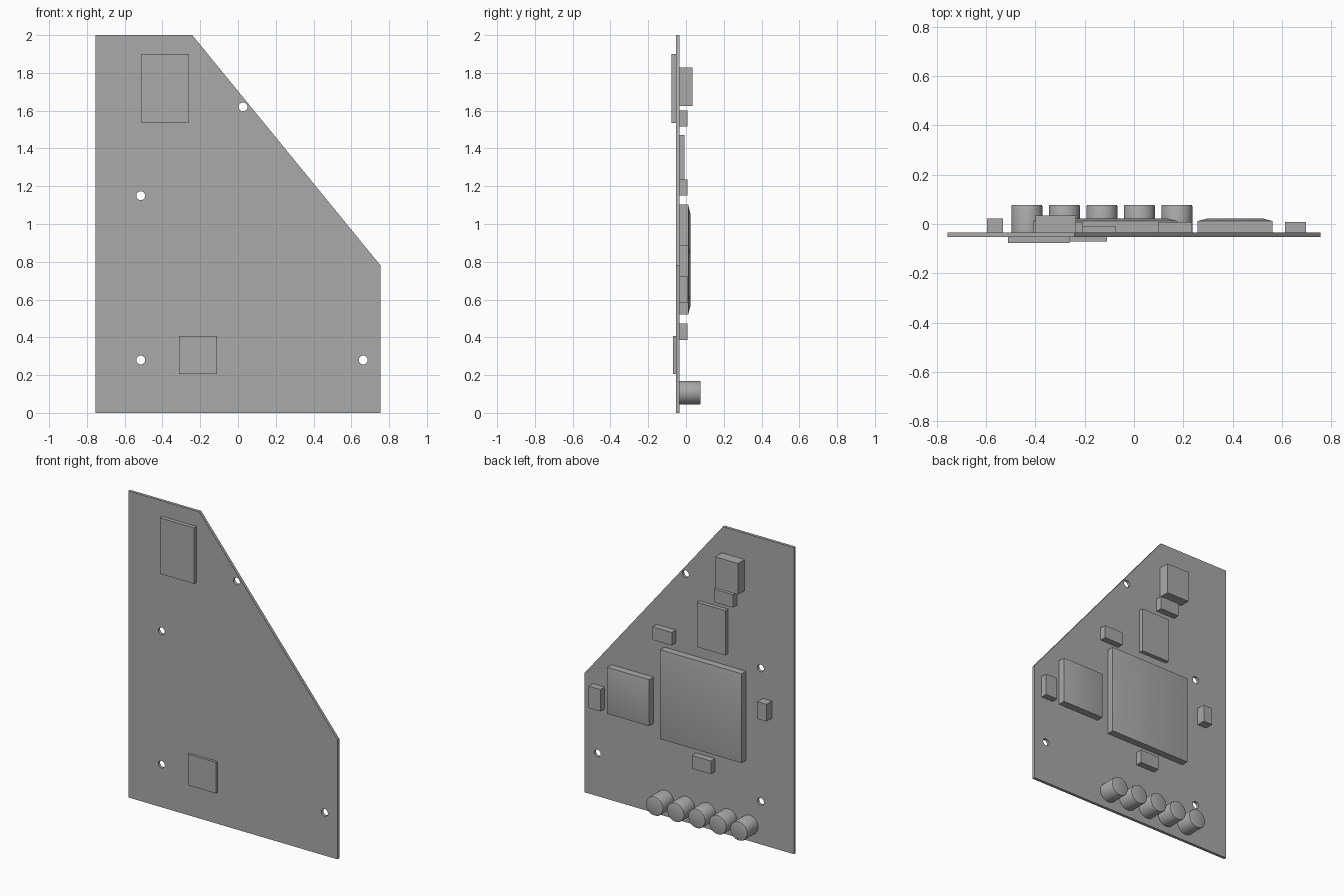
import bpy
import bmesh
from math import pi
from mathutils import Matrix

if "Cube" in bpy.data.objects:
    bpy.data.objects.remove(bpy.data.objects["Cube"], do_unlink=True)

grey = bpy.data.materials.new("plain_grey")
grey.use_nodes = True
colour = (0.4, 0.4, 0.4, 1)
grey.diffuse_color = colour
grey.node_tree.nodes["Principled BSDF"].inputs["Base Color"].default_value = colour

FRONT, BACK = -0.053, -0.034  # the two faces of the board


def finish(name, bm):
    bmesh.ops.recalc_face_normals(bm, faces=bm.faces)
    mesh = bpy.data.meshes.new(name)
    bm.to_mesh(mesh)
    bm.free()
    mesh.materials.append(grey)
    ob = bpy.data.objects.new(name, mesh)
    bpy.context.collection.objects.link(ob)
    return ob


def activate(ob):
    bpy.ops.object.select_all(action='DESELECT')
    ob.select_set(True)
    bpy.context.view_layer.objects.active = ob


def prism(name, outline, y0, y1):
    """Extrude an outline in x and z from y0 to y1."""
    bm = bmesh.new()
    face = bm.faces.new([bm.verts.new((x, y0, z)) for x, z in outline])
    new = bmesh.ops.extrude_face_region(bm, geom=[face])["geom"]
    verts = [v for v in new if isinstance(v, bmesh.types.BMVert)]
    bmesh.ops.translate(bm, verts=verts, vec=(0, y1 - y0, 0))
    return finish(name, bm)


def box(name, x0, x1, z0, z1, y0, y1):
    return prism(name, [(x0, z0), (x1, z0), (x1, z1), (x0, z1)], y0, y1)


def cylinder(name, x, z, radius, y0, y1, bevel=0):
    bm = bmesh.new()
    place = Matrix.Translation((x, (y0 + y1) / 2, z)) @ Matrix.Rotation(pi / 2, 4, 'X')
    bmesh.ops.create_cone(bm, cap_ends=True, segments=32, radius1=radius,
                          radius2=radius, depth=y1 - y0, matrix=place)
    if bevel:
        rim = [e for e in bm.edges if all(v.co.y > y1 - 0.001 for v in e.verts)]
        bmesh.ops.bevel(bm, geom=rim, offset=bevel, segments=2, affect='EDGES', profile=0.5)
    return finish(name, bm)


def lidded_chip(name, x0, x1, z0, z1, inset):
    """Square chip whose back face rises to a shallow raised middle."""
    ob = box(name, x0, x1, z0, z1, BACK, 0.012)
    bm = bmesh.new()
    bm.from_mesh(ob.data)
    top = max(bm.faces, key=lambda f: f.calc_center_median().y)
    bmesh.ops.inset_region(bm, faces=[top], thickness=inset)
    bmesh.ops.translate(bm, verts=top.verts, vec=(0, 0.011, 0))
    bm.to_mesh(ob.data)
    bm.free()
    activate(ob)
    bpy.ops.object.shade_smooth_by_angle(angle=pi / 6)


# Board with a slanted edge and four mounting holes
board = prism("board", [(-0.755, 0), (0.755, 0), (0.755, 0.78), (-0.242, 2), (-0.755, 2)],
              FRONT, BACK)
for x, z in [(0.027, 1.62), (-0.515, 1.15), (-0.515, 0.28), (0.663, 0.28)]:
    cutter = cylinder("hole_cutter", x, z, 0.0235, -0.2, 0.1)
    cutter.hide_render = True
    activate(board)
    mod = board.modifiers.new("hole", 'BOOLEAN')
    mod.operation = 'DIFFERENCE'
    mod.solver = 'EXACT'
    mod.object = cutter
    bpy.ops.object.modifier_apply(modifier=mod.name)
    bpy.data.objects.remove(cutter, do_unlink=True)

# Large chips on the back
lidded_chip("main_chip", -0.41, 0.178, 0.52, 1.102, 0.065)
lidded_chip("side_chip", 0.258, 0.562, 0.582, 0.885, 0.06)

# Plain blocks on the back: x range, z range, height of the back face
for name, x0, x1, z0, z1, y in [
    ("connector", -0.4, -0.235, 1.625, 1.828, 0.035),
    ("connector_block", -0.344, -0.206, 1.515, 1.6, 0.008),
    ("flat_chip", -0.278, -0.073, 1.18, 1.472, -0.008),
    ("upper_block", 0.097, 0.236, 1.15, 1.235, 0.008),
    ("lower_block", -0.186, -0.048, 0.386, 0.472, 0.008),
    ("right_end_block", -0.596, -0.53, 0.845, 0.957, 0.023),
    ("left_end_block", 0.612, 0.698, 0.582, 0.725, 0.008),
]:
    box(name, x0, x1, z0, z1, BACK, y)

# Flat modules on the front
box("front_module_upper", -0.51, -0.262, 1.535, 1.9, -0.078, FRONT)
box("front_module_lower", -0.312, -0.11, 0.205, 0.407, -0.07, FRONT)

# Row of capacitors along the bottom edge
for i in range(5):
    can = cylinder(f"capacitor_{i + 1}", -0.434 + i * 0.152, 0.107, 0.0625, BACK, 0.078, 0.006)
    activate(can)
    bpy.ops.object.shade_smooth_by_angle(angle=pi / 6)
